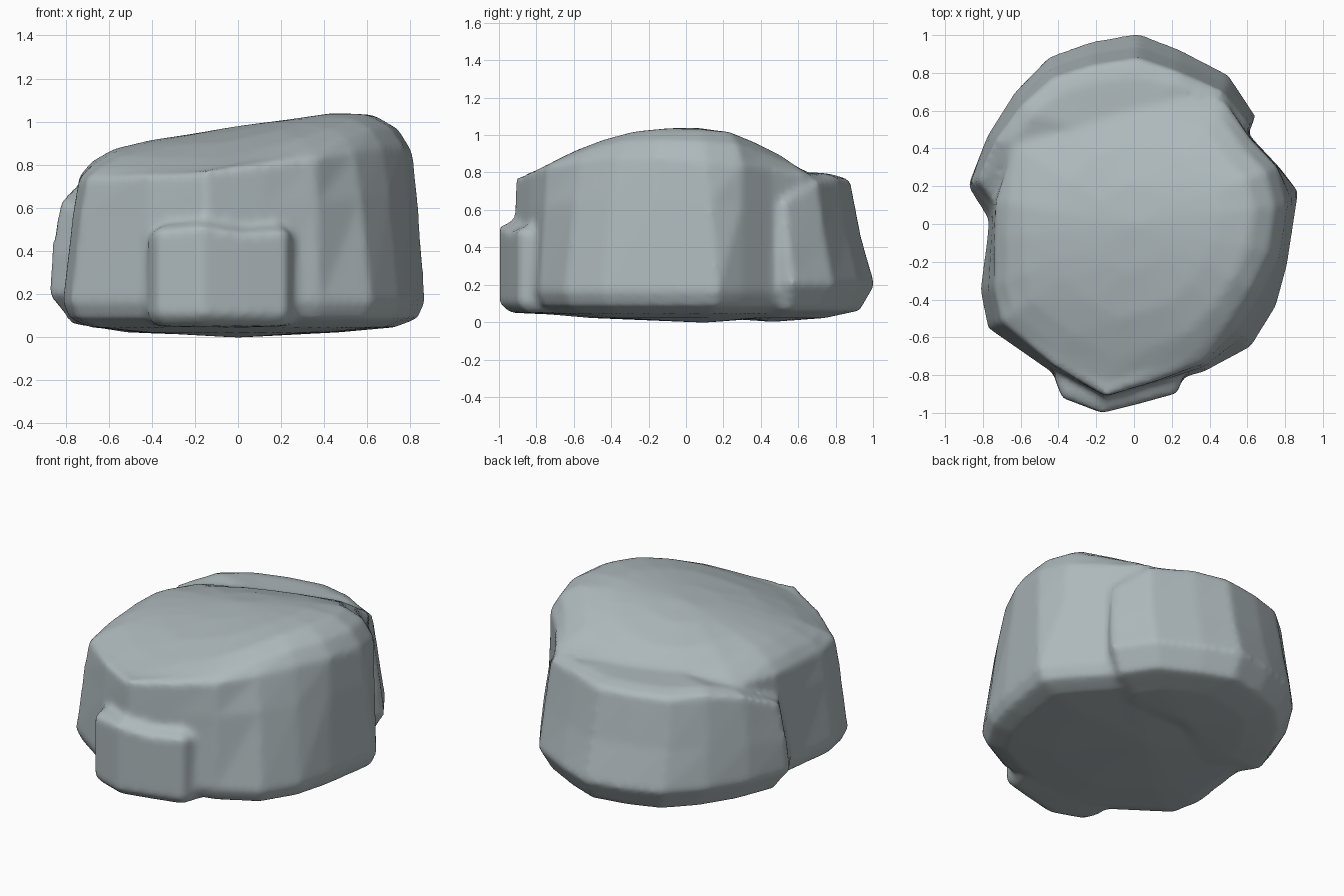
import bpy, math

if "Cube" in bpy.data.objects:
    bpy.data.objects.remove(bpy.data.objects["Cube"])

stone = bpy.data.materials.new("blue_grey_stone")
stone.diffuse_color = (0.42, 0.48, 0.50, 1)
stone.use_nodes = True
stone.node_tree.nodes["Principled BSDF"].inputs["Base Color"].default_value = stone.diffuse_color


def loft(name, rings, bottom, top):
    """Skin closed rings bottom to top and fan both ends to a centre point."""
    n = len(rings[0])
    verts = [p for r in rings for p in r] + [bottom, top]
    lo, hi, last = len(verts) - 2, len(verts) - 1, (len(rings) - 1) * n
    faces = []
    for i in range(n):
        j = (i + 1) % n
        for k in range(len(rings) - 1):
            a = k * n
            faces.append((a + i, a + j, a + n + j, a + n + i))
        faces.append((j, i, lo))
        faces.append((last + i, last + j, hi))
    me = bpy.data.meshes.new(name)
    me.from_pydata(verts, [], faces)
    me.materials.append(stone)
    ob = bpy.data.objects.new(name, me)
    bpy.context.collection.objects.link(ob)
    return ob


def scaled(pts, s, z, c=(0, 0)):
    return [(c[0] + (p[0] - c[0]) * s, c[1] + (p[1] - c[1]) * s, z) for p in pts]


def crown(x, y):
    """Height of the tilted, domed top."""
    z = 0.975 + 0.15 * x - (0.5 if y > 0 else 0.25) * y * y
    return min(z, 1.05)


# main boulder: widest outline x, y, then top edge x, y, z
body = [
    (-.15, -.93, -.15, -.91, .77), (.12, -.85, .12, -.83, .80),
    (.38, -.78, .36, -.74, .83), (.62, -.65, .54, -.56, .86),
    (.75, -.44, .67, -.37, .88), (.81, -.22, .77, -.16, .88),
    (.87, .17, .81, .10, .86), (.77, .30, .76, .30, .84),
    (.62, .46, .61, .46, .82), (.50, .66, .49, .64, .79),
    (.25, .75, .24, .74, .80), (-.10, .78, -.10, .76, .77),
    (-.42, .68, -.40, .66, .75), (-.66, .42, -.64, .42, .75),
    (-.76, .15, -.73, .12, .75), (-.775, -.05, -.74, -.08, .74),
    (-.815, -.35, -.74, -.33, .73), (-.775, -.55, -.70, -.52, .74),
    (-.43, -.79, -.42, -.75, .75)]
mid = [(p[0] * .4 + p[2] * .6, p[1] * .4 + p[3] * .6, p[4] * .75) for p in body]
rings = [scaled(body, .55, .022), scaled(body, .84, .045), scaled(body, .96, .085),
         scaled(body, 1, .16), mid, [p[2:5] for p in body]]
for s, w in ((.92, .55), (.78, .9), (.55, 1), (.28, 1)):
    rings.append([(x * s, y * s, z + (crown(x * s, y * s) - z) * w)
                  for _, _, x, y, z in body])
boulder = loft("boulder", rings, (0, .1, -.003), (0, 0, .98))

# back slab: outline x, y and height of its upper edge
slab = [
    (.56, .38, .52), (.645, .57, .64), (.50, .79, .75), (.24, .925, .77),
    (.02, 1.01, .76), (-.23, .965, .76), (-.45, .885, .76), (-.63, .70, .77),
    (-.775, .47, .73), (-.88, .20, .63), (-.75, -.01, .58), (-.30, .30, .72),
    (.25, .32, .72)]
c = (0, .35)


def slab_ring(sx, sy, z_of):
    return [(x * sx, c[1] + (y - c[1]) * sy, z_of(z)) for x, y, z in slab]


back = loft("back_slab", [
    scaled(slab, .6, .022, c), scaled(slab, .88, .062, c), scaled(slab, 1, .2, c),
    slab_ring(.985, .89, lambda z: .2 + (z - .2) * .45),
    slab_ring(.94, .80, lambda z: z),
    slab_ring(.84, .66, lambda z: z + .03)], (0, .45, 0), (0, .4, .8))

# front lump: outline x, y and top height
lump = [
    (-.41, -.70, .47), (-.42, -.82, .47), (-.38, -.92, .49), (-.17, -1.0, .51),
    (.03, -.95, .475), (.23, -.895, .485), (.265, -.79, .47), (.265, -.65, .46)]
c2 = (-.07, -.68)


def pull(s, z=None, dz=0):
    w = (s + 1) / 2
    return [(c2[0] + (x - c2[0]) * w, c2[1] + (y - c2[1]) * s,
             z if z is not None else h + dz) for x, y, h in lump]


front = loft("front_lump", [pull(.82, .05), pull(1, .10), pull(1), pull(.80, None, .03)],
             (-.07, -.7, .04), (-.07, -.7, .52))

# fuse the three masses into one worn stone
bpy.ops.object.select_all(action='DESELECT')
for ob in (boulder, back, front):
    ob.select_set(True)
bpy.context.view_layer.objects.active = boulder
bpy.ops.object.join()
fuse = boulder.modifiers.new("fuse", 'REMESH')
fuse.mode = 'VOXEL'
fuse.voxel_size = 0.022
fuse.use_smooth_shade = True
worn = boulder.modifiers.new("worn", 'SMOOTH')
worn.factor = 0.5
worn.iterations = 4
